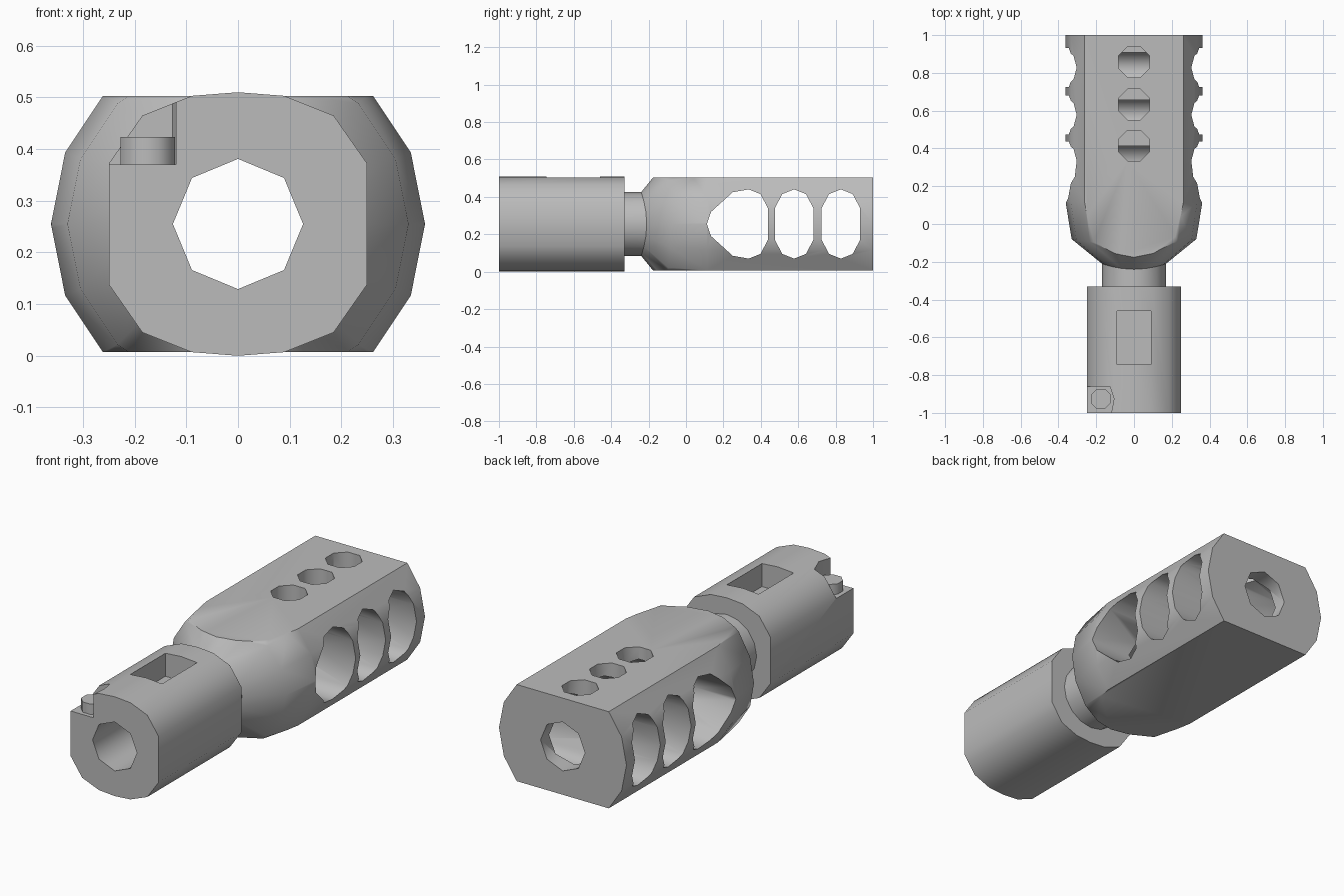
import bpy, bmesh
from math import sin, cos, pi, radians
from mathutils import Vector

cube = bpy.data.objects.get("Cube")
if cube:
    bpy.data.objects.remove(cube)

MID = 0.255  # height of the bore axis

steel = bpy.data.materials.new("grey_steel")
steel.use_nodes = True
steel.diffuse_color = (0.5, 0.5, 0.5, 1)
steel.node_tree.nodes["Principled BSDF"].inputs["Base Color"].default_value = (0.5, 0.5, 0.5, 1)


def finish(name, bm):
    bmesh.ops.recalc_face_normals(bm, faces=bm.faces)
    mesh = bpy.data.meshes.new(name)
    bm.to_mesh(mesh)
    bm.free()
    mesh.materials.append(steel)
    obj = bpy.data.objects.new(name, mesh)
    bpy.context.collection.objects.link(obj)
    return obj


def prism(name, points, axis, start, end):
    """Extrude a 2D outline along one axis; the outline uses the other two."""
    def place(a, b):
        co = [a, b]
        co.insert(axis, start)
        return co
    bm = bmesh.new()
    face = bm.faces.new([bm.verts.new(place(*p)) for p in points])
    out = bmesh.ops.extrude_face_region(bm, geom=[face])
    step = Vector((0, 0, 0))
    step[axis] = end - start
    bmesh.ops.translate(bm, vec=step, verts=[v for v in out["geom"] if isinstance(v, bmesh.types.BMVert)])
    return finish(name, bm)


def ring(cx, cy, r, n=8, turn=0.0):
    return [(cx + r * cos(2 * pi * i / n + turn), cy + r * sin(2 * pi * i / n + turn)) for i in range(n)]


def rect(x0, x1, y0, y1):
    return [(x0, y0), (x1, y0), (x1, y1), (x0, y1)]


def carve(obj, cutters):
    bpy.context.view_layer.objects.active = obj
    for cutter in cutters:
        mod = obj.modifiers.new("cut", "BOOLEAN")
        mod.operation = "DIFFERENCE"
        mod.solver = "EXACT"
        mod.object = cutter
        bpy.ops.object.modifier_apply(modifier=mod.name)


def smooth(obj):
    bpy.ops.object.select_all(action="DESELECT")
    obj.select_set(True)
    bpy.context.view_layer.objects.active = obj
    bpy.ops.object.shade_smooth_by_angle(angle=radians(47))


# Bore running the full length
bore = prism("bore_cutter", ring(0, MID, 0.126), 1, -1.2, 1.2)

# Front collar with rounded top and bottom and flat sides
half = [(0, 0.255), (0.09, 0.248), (0.185, 0.21), (0.25, 0.117)]
right = half + [(x, -z) for x, z in reversed(half)]
outline = right + [(-x, z) for x, z in reversed(right[1:-1])]
collar = prism("front_collar", [(x, MID + z) for x, z in outline], 1, -1, -0.33)
pocket = prism("pocket_cutter", rect(-0.09, 0.09, -0.745, -0.46), 2, 0.385, 0.7)
notch = prism("notch_cutter", [(-0.4, -0.86), (-0.127, -0.86), (-0.106, -0.926),
                               (-0.13, -1.05), (-0.4, -1.05)], 2, 0.37, 0.7)

# Locking pin in the collar notch
pin = prism("locking_pin", ring(-0.175, -0.926, 0.057, turn=pi / 8), 2, 0.36, 0.423)

# Neck and rear body turned about the bore axis; the shoulder leans forward at top and bottom
profile = [(-0.34, 0.17, 0), (-0.21, 0.17, 0.03), (-0.08, 0.33, 0.03), (0.115, 0.362, 0), (1, 0.362, 0)]
bm = bmesh.new()
rings = []
for y, r, lean in profile:
    rings.append([bm.verts.new((x, y - lean * (z / r) ** 2, MID + z)) for x, z in ring(0, 0, r, 16)])
for a, b in zip(rings, rings[1:]):
    for i in range(16):
        j = (i + 1) % 16
        bm.faces.new((a[i], a[j], b[j], b[i]))
bm.faces.new(rings[0])
bm.faces.new(rings[-1])
body = finish("brake_body", bm)

# Flat top and bottom
flats = [prism("flat_cutter", rect(-1, 1, -0.5, 1.5), 2, MID + s * 0.248, MID + s * 0.6) for s in (1, -1)]

# Side ports through the body: a teardrop one, then two oblong ones
edge = [(0.103, 0.085), (0.063, 0.16), (0, 0.185)]
back = edge[::-1]


def port(cy, front):
    upper = [(cy + y, z) for y, z in edge] + front
    lower = [(y, -z) for y, z in reversed(upper) if z > 0]
    return prism("port_cutter", [(y, MID + z) for y, z in upper + lower], 0, -1, 1)


ports = [port(0.335, [(0.25, 0.17), (0.134, 0.065), (0.112, 0)])]
for cy in (0.578, 0.828):
    ports.append(port(cy, [(cy - y, z) for y, z in back[1:]]))

# Round vents in the top
vents = [prism("vent_cutter", ring(0, cy, 0.088, turn=pi / 8), 2, 0.385, 0.7) for cy in (0.415, 0.633, 0.858)]

carve(collar, [bore, pocket, notch])
carve(body, flats + [bore] + ports + vents)
for cutter in [bore, pocket, notch] + flats + ports + vents:
    bpy.data.objects.remove(cutter)
for part in (collar, body, pin):
    smooth(part)
